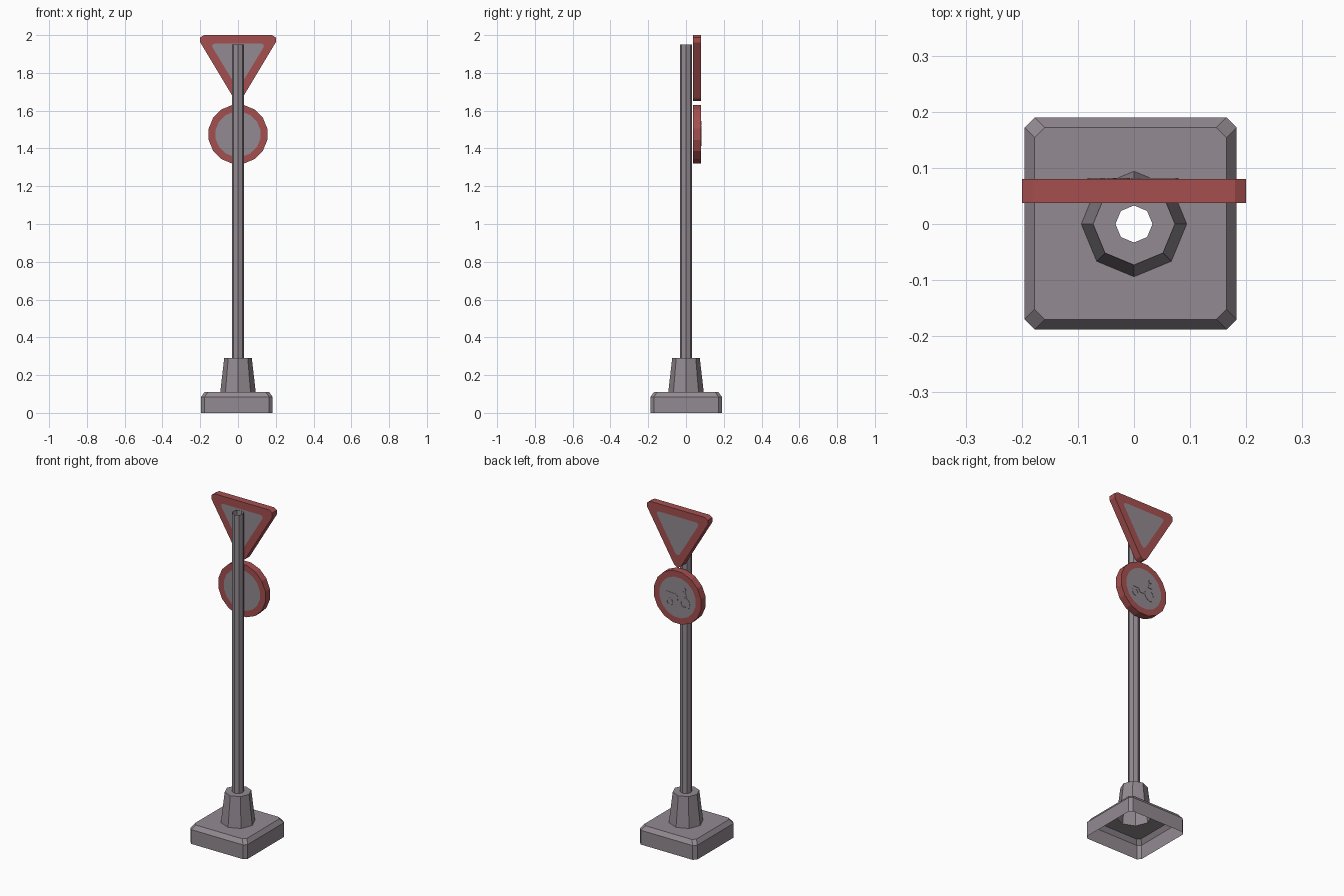
import bpy, bmesh, math

cube = bpy.data.objects.get("Cube")
if cube:
    bpy.data.objects.remove(cube, do_unlink=True)


def material(name, color):
    m = bpy.data.materials.new(name)
    m.use_nodes = True
    m.diffuse_color = color
    m.node_tree.nodes["Principled BSDF"].inputs["Base Color"].default_value = color
    return m


GREY = material("warm grey", (0.29, 0.255, 0.285, 1))
RED = material("faded red", (0.38, 0.078, 0.078, 1))


def finish(bm, name, mats):
    bmesh.ops.recalc_face_normals(bm, faces=bm.faces)
    mesh = bpy.data.meshes.new(name)
    bm.to_mesh(mesh)
    bm.free()
    for m in mats:
        mesh.materials.append(m)
    obj = bpy.data.objects.new(name, mesh)
    bpy.context.collection.objects.link(obj)
    return obj


def bridge(bm, a, b, mat=0):
    n = len(a)
    for i in range(n):
        j = (i + 1) % n
        bm.faces.new((a[i], a[j], b[j], b[i])).material_index = mat


def loft(name, rings):
    """Open shell through rings of equal size, each a list of 3D points."""
    bm = bmesh.new()
    loops = [[bm.verts.new(p) for p in ring] for ring in rings]
    for a, b in zip(loops, loops[1:]):
        bridge(bm, a, b)
    return finish(bm, name, [GREY])


def polygon(r, n, turn=0.0, cx=0.0, cz=0.0):
    return [(cx + r * math.cos(math.tau * (i + turn) / n),
             cz + r * math.sin(math.tau * (i + turn) / n)) for i in range(n)]


def octagon(r, z):
    pts = [(x, y, z) for x, y in polygon(r, 8)]
    return pts[1:] + pts[:1]


def block_ring(half, z, cut=0.018):
    """Square outline with cut corners, counter-clockwise from the +x corner."""
    c = half - cut
    xy = [(half, c), (c, half), (-c, half), (-half, c),
          (-half, -c), (-c, -half), (c, -half), (half, -c)]
    return [(x - 0.006, y + 0.001, z) for x, y in xy]


# Hollow foot, open underneath, with the collar and tubular pole
loft("foot", [block_ring(0.189, 0), block_ring(0.189, 0.085),
              block_ring(0.171, 0.11), octagon(0.094, 0.11)])
loft("collar", [octagon(0.094, 0.11), octagon(0.073, 0.29), octagon(0.033, 0.29)])
loft("pole", [octagon(0.033, 0.29), octagon(0.033, 1.95)])


# Sign plates: red rim around a grey panel on both faces
def sign(name, outer, inner, y0=0.037, y1=0.08):
    bm = bmesh.new()
    rims = []
    for y in (y0, y1):
        rim = [bm.verts.new((x, y, z)) for x, z in outer]
        panel = [bm.verts.new((x, y, z)) for x, z in inner]
        bridge(bm, rim, panel)
        bm.faces.new(panel).material_index = 1
        rims.append(rim)
    bridge(bm, *rims)
    return finish(bm, name, [RED, GREY])


def mirrored(half, tip):
    """Outline from its right half (top to bottom) and the lower tip."""
    return half + [(0, tip)] + [(-x, z) for x, z in reversed(half)]


sign("triangle_sign",
     mirrored([(0.18, 2.0), (0.2, 1.988), (0.2, 1.962), (0.022, 1.665)], 1.652),
     mirrored([(0.125, 1.955), (0.137, 1.948), (0.135, 1.935), (0.014, 1.735)], 1.726))
CZ = 1.475
sign("round_sign", polygon(0.158, 16, 0.5, 0, CZ), polygon(0.121, 16, 0.5, 0, CZ))


# Thin vehicle pictogram on the back of the round sign
def plate(name, outline, hole=None):
    bm = bmesh.new()
    y0, y1 = 0.08, 0.082
    back = [bm.verts.new((x, y0, z)) for x, z in outline]
    face = [bm.verts.new((x, y1, z)) for x, z in outline]
    bridge(bm, back, face)
    if hole:
        inner = [bm.verts.new((x, y1, z)) for x, z in hole]
        floor = [bm.verts.new((x, y0, z)) for x, z in hole]
        bridge(bm, face, inner)
        bridge(bm, inner, floor)
    else:
        bm.faces.new(face)
    return finish(bm, name, [GREY])


for label, x, z, r in (("large", -0.045, -0.025, 0.038), ("small", 0.055, -0.038, 0.024)):
    plate(label + "_wheel_mark", polygon(r, 12, 0, x, CZ + z),
          polygon(r * 0.55, 12, 0, x, CZ + z))
plate("body_mark", [(x, CZ + z) for x, z in (
    (0.0, -0.03), (0.025, -0.03), (0.035, -0.01), (0.075, -0.008),
    (0.075, 0.022), (0.01, 0.018), (-0.005, 0.005))])
plate("driver_mark", [(x, CZ + z) for x, z in (
    (-0.06, 0.017), (-0.03, 0.017), (-0.038, 0.045), (-0.052, 0.045))])
plate("head_mark", polygon(0.011, 8, 0, -0.045, CZ + 0.058))
